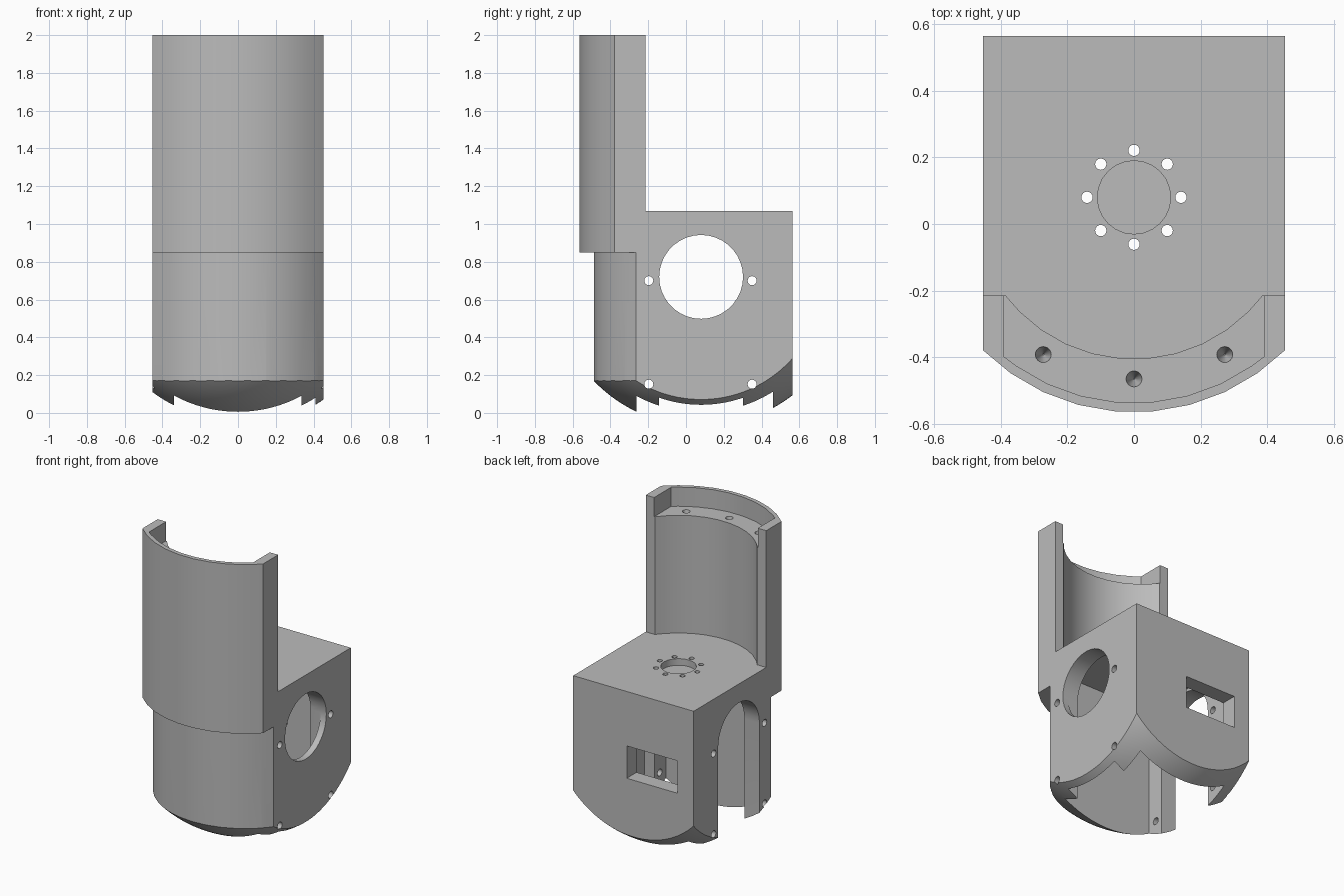
import bpy
import bmesh
from math import sin, cos, asin, pi, radians
from mathutils import Matrix, Vector

if "Cube" in bpy.data.objects:
    bpy.data.objects.remove(bpy.data.objects["Cube"], do_unlink=True)

HALF_W = 0.453            # half width of the housing
CY, CZ = 0.08, 0.72       # shared centre of the round features
BACK = 0.565
DECK = 1.07               # top of the lower housing

grey = bpy.data.materials.new("plain_grey")
grey.use_nodes = True
grey.diffuse_color = (0.5, 0.5, 0.5, 1)
grey.node_tree.nodes["Principled BSDF"].inputs["Base Color"].default_value = (0.5, 0.5, 0.5, 1)


def make(name, bm):
    bmesh.ops.recalc_face_normals(bm, faces=bm.faces)
    mesh = bpy.data.meshes.new(name)
    bm.to_mesh(mesh)
    bm.free()
    mesh.materials.append(grey)
    obj = bpy.data.objects.new(name, mesh)
    bpy.context.collection.objects.link(obj)
    return obj


def prism(name, outline, low, high):
    """Extrude an outline in x and y from low to high in z."""
    bm = bmesh.new()
    face = bm.faces.new([bm.verts.new((x, y, low)) for x, y in outline])
    top = bmesh.ops.extrude_face_region(bm, geom=[face])["geom"]
    bmesh.ops.translate(bm, vec=(0, 0, high - low),
                        verts=[v for v in top if isinstance(v, bmesh.types.BMVert)])
    return make(name, bm)


def box(name, x, y, z):
    return prism(name, [(x[0], y[0]), (x[1], y[0]), (x[1], y[1]), (x[0], y[1])], *z)


def rod(name, centre, radius, length, axis="Z", sides=24, tip=None):
    bm = bmesh.new()
    turn = Matrix.Rotation(pi / 2, 4, "Y") if axis == "X" else Matrix()
    bmesh.ops.create_cone(bm, cap_ends=True, segments=sides, depth=length,
                          radius1=radius if tip is None else tip, radius2=radius,
                          matrix=Matrix.Translation(Vector(centre)) @ turn)
    return make(name, bm)


def arc(radius, half_width):
    """Front-facing arc about the shared centre, from -x to +x."""
    end = asin(half_width / radius)
    steps = [radians(d) for d in range(-85, 90, 10) if abs(radians(d)) < end - 0.02]
    return [(radius * sin(a), CY - radius * cos(a)) for a in [-end, *steps, end]]


def combine(target, tool, operation="DIFFERENCE"):
    mod = target.modifiers.new("combine", "BOOLEAN")
    mod.operation, mod.object, mod.solver = operation, tool, "EXACT"
    bpy.context.view_layer.objects.active = target
    bpy.ops.object.modifier_apply(modifier=mod.name)
    bpy.data.objects.remove(tool, do_unlink=True)


# Lower housing: round front, square back, spherical underside
housing = prism("housing", arc(0.57, HALF_W) + [(HALF_W, BACK), (-HALF_W, BACK)], -0.2, DECK)
bm = bmesh.new()
bmesh.ops.create_uvsphere(bm, u_segments=96, v_segments=64, radius=0.79,
                          matrix=Matrix.Translation((0, CY, CZ - 0.002)))
combine(housing, make("sphere_cutter", bm), "INTERSECT")

# Upper half shell with thick curved wall
SHELL_BACK, POST = -0.215, 0.39
shell = prism("shell", arc(0.645, HALF_W) + [(HALF_W, SHELL_BACK), (POST, SHELL_BACK)]
              + arc(0.485, POST - 0.005)[::-1] + [(-POST, SHELL_BACK), (-HALF_W, SHELL_BACK)],
              0.85, 2.0)
combine(housing, shell, "UNION")

# Ledge inside the top rim, with three pointed screw holes
LEDGE = 1.87
combine(housing, prism("ledge_cutter", arc(0.617, POST) + [(POST, 0), (-POST, 0)], LEDGE, 2.2))
for degrees in (-30, 0, 30):
    a = radians(degrees)
    spot = (0.545 * sin(a), CY - 0.545 * cos(a))
    combine(housing, rod("screw_cutter", (*spot, LEDGE - 0.045), 0.025, 0.1, tip=0.002))

# Main cavity, open at the bottom
combine(housing, box("cavity_cutter", (-0.34, 0.335), (-0.262, 0.46), (-0.3, 0.96)))

# Arched slot through the -x wall, recessed into the +x wall
SLOT_R = 0.222
arch = [(SLOT_R * cos(pi * i / 18), SLOT_R * sin(pi * i / 18)) for i in range(19)]
slot = prism("slot_cutter", [(SLOT_R, -1)] + arch + [(-SLOT_R, -1)], -0.7, 0.41)
slot.data.transform(Matrix(((0, 0, 1, 0), (1, 0, 0, CY), (0, 1, 0, CZ), (0, 0, 0, 1))))
combine(housing, slot)

# Round opening and screw holes in the side walls
combine(housing, rod("opening_cutter", (0.4, CY, CZ), SLOT_R, 0.4, "X", 36))
for y in (-0.197, 0.35):
    for z in (0.152, 0.70):
        combine(housing, rod("side_hole_cutter", (0, y, z), 0.024, 1.4, "X", 16))

# Rectangular window in the back wall
combine(housing, box("window_cutter", (-0.333, 0.05), (0.4, 0.7), (0.48, 0.70)))

# Shallow round recess and ring of holes in the deck
combine(housing, rod("recess_cutter", (0, CY, DECK), 0.11, 0.09, sides=24))
for i in range(8):
    a = i * pi / 4
    combine(housing, rod("deck_hole_cutter", (0.141 * cos(a), CY + 0.141 * sin(a), DECK),
                         0.017, 0.4, sides=16))

# Smooth the curved walls, keep edges crisp
bpy.ops.object.select_all(action="DESELECT")
housing.select_set(True)
bpy.context.view_layer.objects.active = housing
bpy.ops.object.shade_smooth_by_angle(angle=radians(25))
